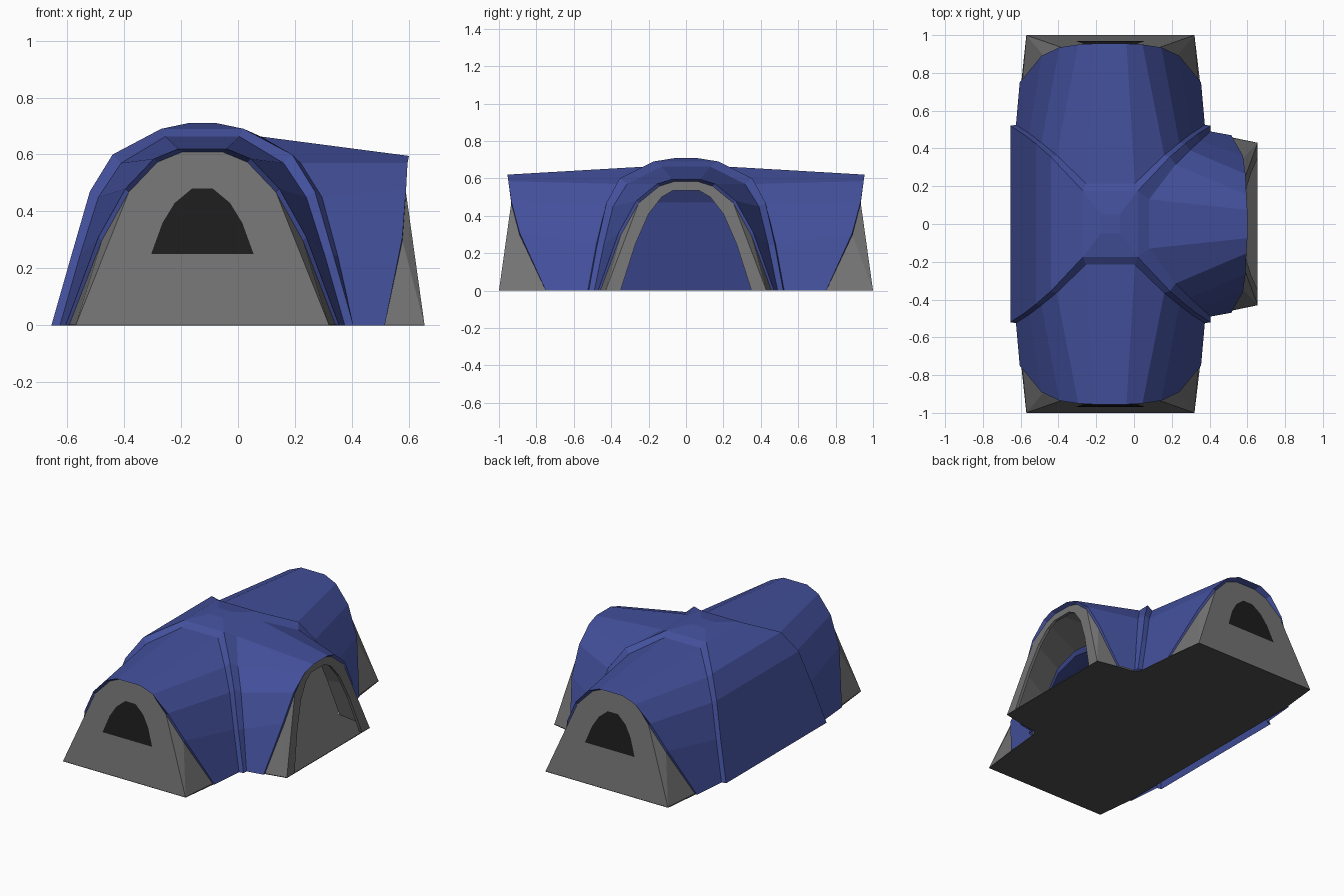
import bpy, bmesh

if "Cube" in bpy.data.objects:
    bpy.data.objects.remove(bpy.data.objects["Cube"])

CX = -0.125  # centre of the main tunnel and dome
SLOPE = 0.14  # inward lean of the grey end walls


def material(name, rgb):
    m = bpy.data.materials.new(name)
    m.diffuse_color = (*rgb, 1)
    m.use_nodes = True
    m.node_tree.nodes["Principled BSDF"].inputs["Base Color"].default_value = m.diffuse_color
    return m


BLUE = material("blue_fabric", (0.056, 0.08, 0.33))
GREY = material("grey_fabric", (0.175, 0.175, 0.175))
DARK = material("dark_mesh", (0.012, 0.012, 0.012))
FLOOR = material("groundsheet", (0.08, 0.08, 0.08))


def build(name, faces, mat, thickness=0):
    """Make one object from lists of corner points, welding shared corners."""
    bm = bmesh.new()
    for f in faces:
        bm.faces.new([bm.verts.new(p) for p in f])
    bmesh.ops.remove_doubles(bm, verts=bm.verts, dist=0.0005)
    if thickness:
        r = bmesh.ops.extrude_face_region(bm, geom=bm.faces[:])
        for v in r["geom"]:
            if isinstance(v, bmesh.types.BMVert):
                v.co.z += thickness
    bmesh.ops.recalc_face_normals(bm, faces=bm.faces)
    me = bpy.data.meshes.new(name)
    bm.to_mesh(me)
    bm.free()
    me.materials.append(mat)
    ob = bpy.data.objects.new(name, me)
    bpy.context.collection.objects.link(ob)
    return ob


def strip(a, b):
    return [[a[i], a[i + 1], b[i + 1], b[i]] for i in range(len(a) - 1)]


def arch_y(half, s):
    """Arch facing +-y from half points (offset from centre, y, z)."""
    left = [(CX - d, s * y, z) for d, y, z in half]
    return left + [(CX + d, s * y, z) for d, y, z in reversed(half)]


def arch_x(half):
    """Arch facing +x from half points (x, y, z)."""
    return [(x, -y, z) for x, y, z in half] + [(x, y, z) for x, y, z in reversed(half)]


def inset(half, axis, d):
    """Shrink a half arch sideways and downwards."""
    out = []
    for p in half:
        q = list(p)
        q[axis] -= d
        q[2] = max(0, q[2] - d)
        out.append(tuple(q))
    return out


# Half profiles, ground to top
pole = [(.53, .52, 0), (.46, .475, .245), (.395, .425, .47), (.315, .355, .60), (.145, .175, .69)]
hub = (.05, .05, .71)
tunnel_start = [(.50, .525, 0), (.43, .48, .245), (.365, .43, .45), (.285, .365, .57), (.13, .215, .663)]
tunnel_end = [(.48, .75, 0), (.365, .89, .31), (.27, .935, .48), (.17, .95, .585), (.085, .955, .62)]
porch_start = [(CX + x, y, z) for x, y, z in
               [(.53, .49, 0), (.475, .44, .245), (.42, .39, .45), (.345, .315, .57), (.205, .13, .663)]]
porch_end = [(.515, .47, 0), (.577, .36, .31), (.590, .265, .48), (.595, .155, .57), (.60, .075, .595)]

# Central dome: left panel, roof hub, raised pole sleeves
left = pole + [hub]
panel = strip([(CX - x, -y, z) for x, y, z in left], [(CX - x, y, z) for x, y, z in left])
hx, hy, hz = hub
px, py, pz = pole[-1]
panel.append([(CX - hx, -hy, hz), (CX + hx, -hy, hz), (CX + hx, hy, hz), (CX - hx, hy, hz)])
panel.append([(CX + px, -py, pz), (CX + px, py, pz), (CX + hx, hy, hz), (CX + hx, -hy, hz)])
for s in (-1, 1):
    panel.append([(CX - px, s * py, pz), (CX + px, s * py, pz),
                  (CX + hx, s * hy, hz), (CX - hx, s * hy, hz)])
build("dome_roof", panel, BLUE)

sleeves = strip(arch_x([(CX + x, y, z) for x, y, z in pole]), arch_x(porch_start))
for s in (-1, 1):
    sleeves += strip(arch_y(pole, s), arch_y(tunnel_start, s))
build("pole_sleeves", sleeves, BLUE)

# Two sleeping tunnels with flat grey end walls and mesh windows
window = [(.18, .25), (.14, .36), (.097, .43), (.037, .48)]
for s, side in ((-1, "front"), (1, "back")):
    rim = inset(tunnel_end, 0, .012)
    rim = rim[:2] + [(d, 1 - SLOPE * z, z) for d, y, z in rim[2:]]
    build(side + "_tunnel", strip(arch_y(tunnel_start, s), arch_y(tunnel_end, s))
          + strip(arch_y(tunnel_end, s), arch_y(rim, s)), BLUE)
    ring = arch_y(rim, s)
    cl, cr = (CX - .445, s, 0), (CX + .445, s, 0)
    faces = [[cl, *ring[2:8], cr]]
    for c, r in ((cl, ring[:3]), (cr, ring[:-4:-1])):
        faces += [[c, r[0], r[1]], [c, r[1], r[2]]]
    build(side + "_end_wall", faces, GREY)
    win = [(d, 1.003 - SLOPE * z, z) for d, z in window]
    build(side + "_window", [arch_y(win, s)], DARK)

# Entrance porch on the right
rim = inset(porch_end, 1, .012)
rim = rim[:2] + [(.655 - SLOPE * z, y, z) for x, y, z in rim[2:]]
build("porch_roof", strip(arch_x(porch_start), arch_x(porch_end))
      + strip(arch_x(porch_end), arch_x(rim)), BLUE)
build("porch_lining", strip(arch_x(inset(porch_start, 1, .015)), arch_x(rim)), GREY)

# Porch front wall with an open arched doorway
corner = (.655, .43, 0)
mid = tuple((a + b) / 2 for a, b in zip(corner, rim[2]))
outer = arch_x([corner, mid] + rim[2:])
door = [(.655 - SLOPE * z, y, z) for y, z in
        [(.35, 0), (.27, .25), (.20, .41), (.13, .50), (.07, .535)]]
faces = strip(outer, arch_x(door))
faces += strip(arch_x(door), arch_x([(x - .02, y, z) for x, y, z in door]))
for s in (-1, 1):
    c, m, a, b, d = [(x, s * y, z) for x, y, z in [corner, mid] + rim[:3]]
    faces += [[c, a, b], [c, b, m], [m, b, d]]
build("porch_front_wall", faces, GREY)

# Groundsheet
half = [(-.60, .72), (-.57, 1), (.32, 1), (.35, .75), (.375, .51), (.39, .48), (.51, .46), (.655, .43)]
outline = [(x, y, 0) for x, y in half] + [(x, -y, 0) for x, y in reversed(half)]
build("groundsheet", [outline], FLOOR, thickness=.004)
